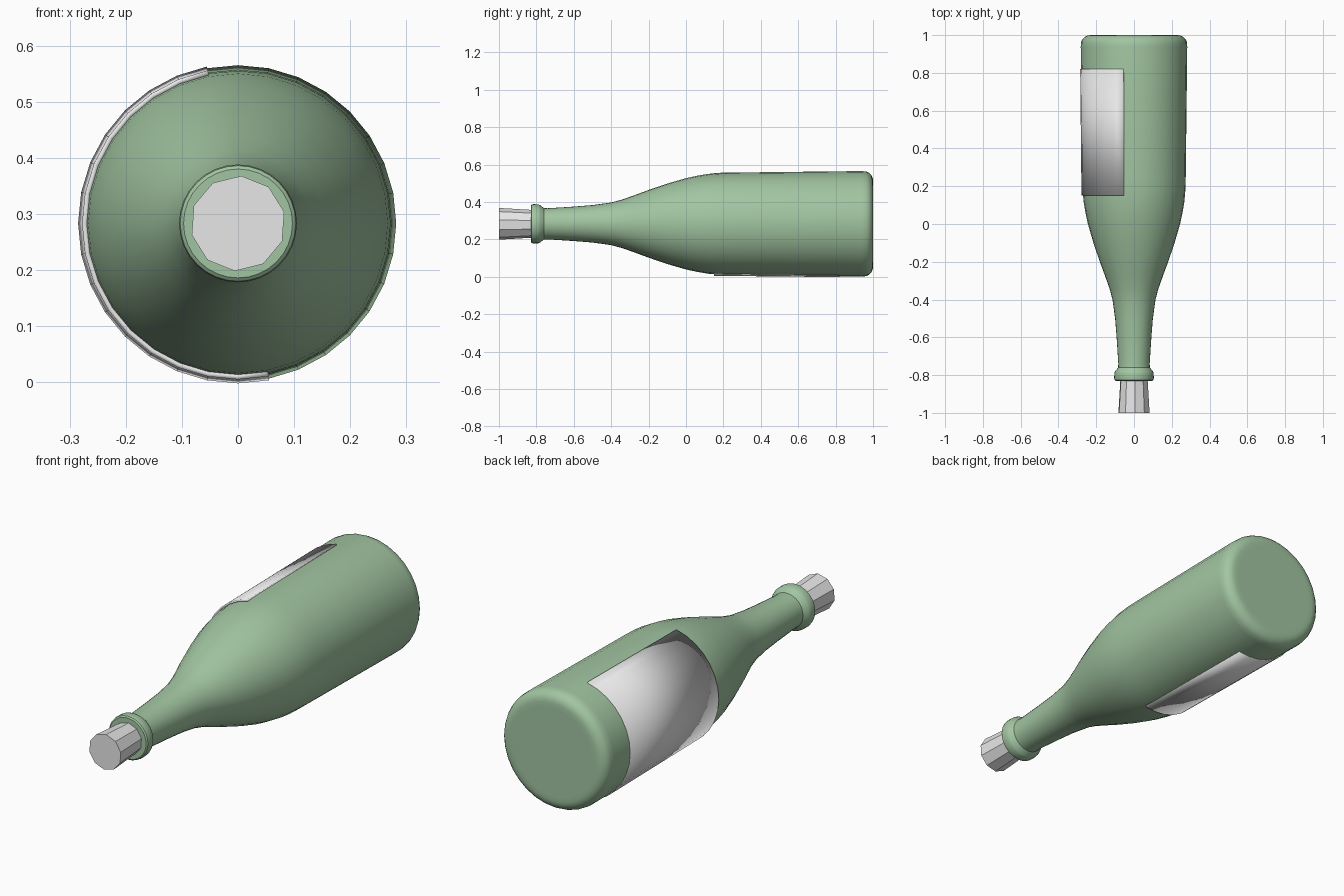
import bpy, bmesh, math

if "Cube" in bpy.data.objects:
    bpy.data.objects.remove(bpy.data.objects["Cube"], do_unlink=True)

AXIS_Z = 0.283  # height of the bottle's long axis


def material(name, rgb):
    mat = bpy.data.materials.new(name)
    mat.use_nodes = True
    mat.diffuse_color = (*rgb, 1)
    mat.node_tree.nodes["Principled BSDF"].inputs["Base Color"].default_value = (*rgb, 1)
    return mat


def lathe(name, profile, sides, mat, start=0, sweep=360, caps=True, smooth=True):
    """Revolve (y, radius) points about the lengthwise axis."""
    bm = bmesh.new()
    closed = sweep == 360
    count = sides if closed else sides + 1
    rings = []
    for y, r in profile:
        angles = [math.radians(start + sweep * i / sides) for i in range(count)]
        rings.append([bm.verts.new((r * math.cos(a), y, AXIS_Z + r * math.sin(a))) for a in angles])
    for a, b in zip(rings, rings[1:]):
        for i in range(sides):
            j = (i + 1) % count
            bm.faces.new((a[i], b[i], b[j], a[j]))
    if caps:
        bm.faces.new(rings[0])
        bm.faces.new(rings[-1])
        bmesh.ops.recalc_face_normals(bm, faces=bm.faces)
    mesh = bpy.data.meshes.new(name)
    bm.to_mesh(mesh)
    bm.free()
    mesh.materials.append(mat)
    obj = bpy.data.objects.new(name, mesh)
    bpy.context.collection.objects.link(obj)
    if smooth:
        bpy.ops.object.select_all(action="DESELECT")
        obj.select_set(True)
        bpy.context.view_layer.objects.active = obj
        bpy.ops.object.shade_smooth_by_angle(angle=math.radians(35))
    return obj


green = material("green glass", (0.36, 0.56, 0.36))
grey = material("pale grey", (0.8, 0.8, 0.8))

# Bottle: lip, neck, shoulder, body and rounded base
profile = [(-0.83, 0.097), (-0.825, 0.103), (-0.815, 0.105), (-0.79, 0.104), (-0.78, 0.1),
           (-0.76, 0.084), (-0.74, 0.083), (-0.6, 0.092), (-0.5, 0.1), (-0.4, 0.114),
           (-0.34, 0.13), (-0.27, 0.155), (-0.2, 0.181), (-0.1, 0.215), (0, 0.244),
           (0.06, 0.257), (0.12, 0.267), (0.18, 0.272), (0.25, 0.274), (0.94, 0.282)]
for i in range(1, 6):
    a = math.radians(18 * i)
    profile.append((0.95 + 0.05 * math.sin(a), 0.232 + 0.05 * math.cos(a)))
profile.append((1, 0.21))
lathe("bottle", profile, 32, green)

# Cork: ten flat sides, flaring towards its outer end
lathe("cork", [(-1, 0.085), (-0.8, 0.073)], 10, grey, start=14, smooth=False)

# Label: thin plate wrapped round half of the body
label = lathe("label", [(0.15, 0.278), (0.82, 0.285)], 16, grey,
              start=101.25, sweep=180, caps=False)
plate = label.modifiers.new("thickness", "SOLIDIFY")
plate.thickness = 0.009
plate.offset = -1
# Face the label outwards so that it thickens towards the glass
bm = bmesh.new()
bm.from_mesh(label.data)
for face in bm.faces:
    centre = face.calc_center_median()
    if face.normal.x * centre.x + face.normal.z * (centre.z - AXIS_Z) < 0:
        face.normal_flip()
bm.to_mesh(label.data)
bm.free()
